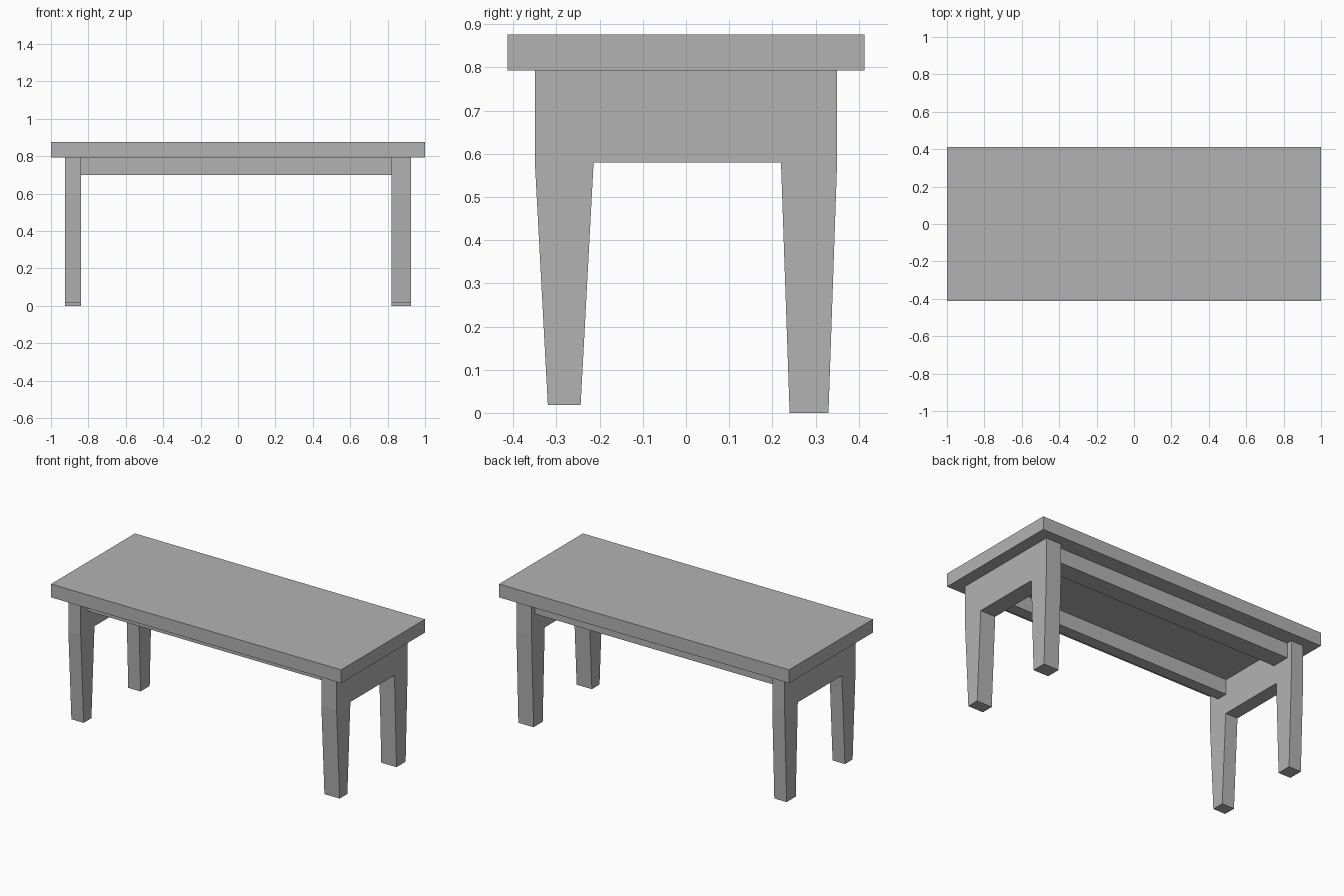
import bpy
import bmesh

cube = bpy.data.objects.get("Cube")
if cube:
    bpy.data.objects.remove(cube, do_unlink=True)

# Single plain grey
grey = bpy.data.materials.new("plain_grey")
grey.use_nodes = True
colour = (0.45, 0.45, 0.45, 1)
grey.diffuse_color = colour
grey.node_tree.nodes["Principled BSDF"].inputs["Base Color"].default_value = colour


def extrude_x(name, profile, x0, x1):
    """Solid made from a (y, z) outline pulled from x0 to x1."""
    bm = bmesh.new()
    face = bm.faces.new([bm.verts.new((x0, y, z)) for y, z in profile])
    result = bmesh.ops.extrude_face_region(bm, geom=[face])
    moved = [v for v in result["geom"] if isinstance(v, bmesh.types.BMVert)]
    bmesh.ops.translate(bm, verts=moved, vec=(x1 - x0, 0, 0))
    bmesh.ops.recalc_face_normals(bm, faces=bm.faces)
    mesh = bpy.data.meshes.new(name)
    bm.to_mesh(mesh)
    bm.free()
    mesh.materials.append(grey)
    obj = bpy.data.objects.new(name, mesh)
    bpy.context.scene.collection.objects.link(obj)
    return obj


def box(name, x0, x1, y0, y1, z0, z1):
    return extrude_x(name, [(y0, z0), (y1, z0), (y1, z1), (y0, z1)], x0, x1)


TOP, UNDER, ARCH = 0.876, 0.793, 0.58
LEFT_IN, RIGHT_IN = 0.82, -0.84

# Table top
box("table_top", -1, 1, -0.413, 0.413, UNDER, TOP)

# End frames: two tapered legs joined by a deep panel
frame = [
    (-0.35, UNDER), (-0.35, ARCH), (-0.32, 0.018), (-0.244, 0.018),
    (-0.214, ARCH), (0.22, ARCH), (0.24, 0), (0.33, 0),
    (0.35, ARCH), (0.35, UNDER),
]
extrude_x("left_leg_frame", frame, LEFT_IN, 0.925)
extrude_x("right_leg_frame", frame, -0.925, RIGHT_IN)

# Long rails under the top
for name, y0, y1 in (("front_rail", -0.28, -0.21), ("back_rail", 0.20, 0.315)):
    box(name, RIGHT_IN, LEFT_IN, y0, y1, 0.70, UNDER)
